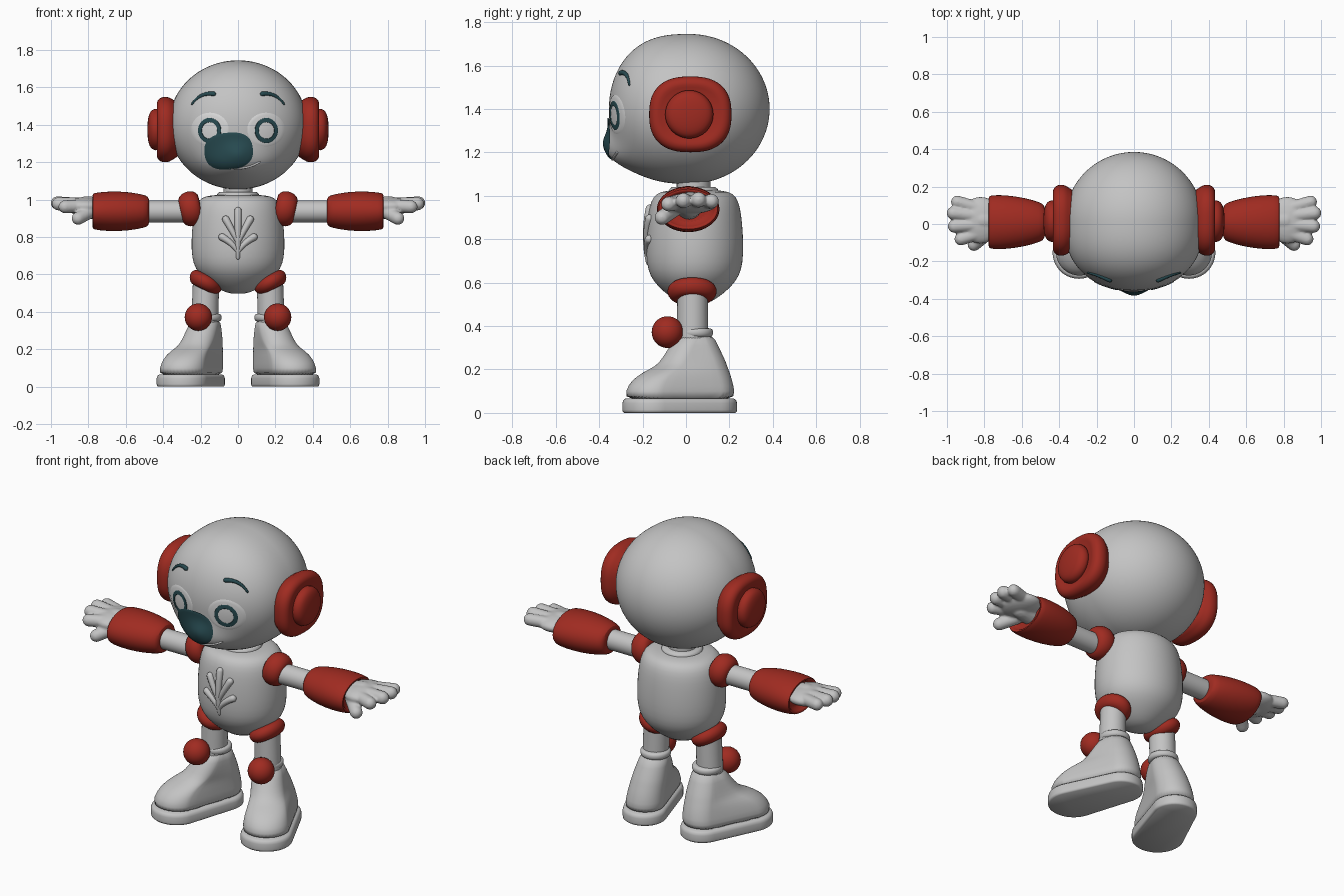
import bpy, bmesh
from math import sin, cos, pi, exp, sqrt, copysign
from mathutils import Vector

cube = bpy.data.objects.get("Cube")
if cube:
    bpy.data.objects.remove(cube)


def material(name, rgb):
    m = bpy.data.materials.new(name)
    m.use_nodes = True
    m.diffuse_color = (*rgb, 1)
    m.node_tree.nodes["Principled BSDF"].inputs["Base Color"].default_value = (*rgb, 1)
    return m


GREY = material("light grey", (0.55, 0.55, 0.55))
RED = material("red", (0.35, 0.024, 0.015))
TEAL = material("dark teal", (0.02, 0.068, 0.08))
WHITE = material("eye white", (0.68, 0.68, 0.68))


def finish(name, bm, mat, mirror=False, subsurf=0, closed=True):
    """Turn a bmesh into a smooth-shaded object, optionally mirrored across x."""
    if closed:
        bmesh.ops.recalc_face_normals(bm, faces=bm.faces)
    me = bpy.data.meshes.new(name)
    bm.to_mesh(me)
    bm.free()
    me.materials.append(mat)
    me.shade_smooth()
    me.set_sharp_from_angle(angle=0.9)
    ob = bpy.data.objects.new(name, me)
    bpy.context.collection.objects.link(ob)
    if mirror:
        ob.modifiers.new("Mirror", "MIRROR").use_mirror_merge = False
    if subsurf:
        mod = ob.modifiers.new("Subdivision", "SUBSURF")
        mod.levels = mod.render_levels = subsurf
    return ob


def loft(bm, rings):
    """Skin a list of equal point rings and cap both ends."""
    loops = [[bm.verts.new(p) for p in ring] for ring in rings]
    n = len(loops[0])
    for a, b in zip(loops, loops[1:]):
        for i in range(n):
            bm.faces.new((a[i], a[(i + 1) % n], b[(i + 1) % n], b[i]))
    bm.faces.new(loops[0][::-1])
    bm.faces.new(loops[-1])
    return bm


def circle(center, axis, r, n=32):
    t = Vector(axis).normalized()
    side = t.cross(Vector((0, 0, 1) if abs(t.y) > 0.9 else (0, 1, 0))).normalized()
    up = side.cross(t)
    return [Vector(center) + r * (cos(2 * pi * i / n) * side + sin(2 * pi * i / n) * up)
            for i in range(n)]


def lathe(name, mat, origin, axis, profile, scale=(1, 1, 1), **kw):
    """Revolve (distance, radius) pairs about an axis, then scale about the origin."""
    o, t = Vector(origin), Vector(axis).normalized()
    bm = loft(bmesh.new(), [circle(t * d, t, r) for d, r in profile])
    for v in bm.verts:
        v.co = o + v.co * Vector(scale)
    return finish(name, bm, mat, **kw)


def tube(bm, pts, radii, n=16):
    """Round-ended tube through points with a radius at each."""
    pts = [Vector(p) for p in pts]
    last = len(pts) - 1
    rings = []
    for i, (p, r) in enumerate(zip(pts, radii)):
        t = (pts[min(i + 1, last)] - pts[max(i - 1, 0)]).normalized()
        ends = [0.0]
        if i == 0:
            ends = [-1.45, -1.1, -0.7, -0.35, 0]
        elif i == last:
            ends = [0, 0.35, 0.7, 1.1, 1.45]
        rings += [circle(p + t * r * sin(a), t, r * cos(a), n) for a in ends]
    return loft(bm, rings)


def arc(a, b, c, n=12):
    """Points of a quadratic curve from a to c pulled towards b."""
    a, b, c = Vector(a), Vector(b), Vector(c)
    return [a * (1 - t) ** 2 + b * 2 * t * (1 - t) + c * t * t
            for t in (i / n for i in range(n + 1))]


# Head with muzzle and nose bumps
def face_y(x, z):
    c = sqrt(max(0, 1 - (x / 0.37) ** 2 - ((z - 1.4) / 0.345) ** 2))
    muzzle = 0.078 * exp(-(x / 0.18) ** 2 - ((z - 1.165) / 0.08) ** 2)
    nose = 0.026 * exp(-(x / 0.07) ** 2 - ((z - 1.25) / 0.05) ** 2)
    return 0.015 - 0.37 * c ** 0.75 - c * (muzzle + nose)


bm = bmesh.new()
bmesh.ops.create_uvsphere(bm, u_segments=128, v_segments=80, radius=1)
for v in bm.verts:
    x, z = 0.37 * v.co.x, 1.4 + 0.345 * v.co.z
    v.co = (x, 0.015 + 0.37 * v.co.y if v.co.y > 0 else face_y(x, z), z)
finish("head", bm, GREY)


# Painted face details laid on the head surface
def power(v, p):
    return copysign(abs(v) ** p, v)


def patch(name, mat, cx, cz, rx, rz, lift, inner=0.02, p=1.0, tilt=0.0, mirror=False):
    bm, n, steps, rows = bmesh.new(), 64, 12, []
    for j in range(steps + 1):
        r = inner + (1 - inner) * j / steps
        drop = 0.002 if j == steps or (j == 0 and inner > 0.1) else 0
        row = []
        for i in range(n):
            a = 2 * pi * i / n
            u, w = rx * r * power(cos(a), p), rz * r * power(sin(a), p)
            x, z = cx + u * cos(tilt) - w * sin(tilt), cz + u * sin(tilt) + w * cos(tilt)
            row.append(bm.verts.new((x, face_y(x, z) - lift + drop, z)))
        rows.append(row)
    for a, b in zip(rows, rows[1:]):
        for i in range(n):
            k = (i + 1) % n
            bm.faces.new((a[i], b[i], b[k], a[k]))
    if inner < 0.1:
        bm.faces.new(rows[0])
    bm.normal_update()
    if sum(f.normal.y for f in bm.faces) > 0:
        bmesh.ops.reverse_faces(bm, faces=bm.faces)
    finish(name, bm, mat, mirror=mirror, closed=False)


patch("eye_whites", WHITE, 0.15, 1.375, 0.1, 0.09, 0.004, mirror=True)
patch("eye_rings", TEAL, 0.152, 1.37, 0.062, 0.067, 0.007, inner=0.66, mirror=True)
patch("nose_patch", TEAL, -0.05, 1.26, 0.13, 0.098, 0.009, p=0.8, tilt=0.1)


def on_face(points):
    return [(p.x, face_y(p.x, p.y), p.y) for p in points]


brow = on_face(arc((0.13, 1.565, 0), (0.2, 1.575, 0), (0.245, 1.512, 0)))
finish("eyebrows", tube(bmesh.new(), brow, [0.013 - 0.0006 * i for i in range(13)], 8),
       TEAL, mirror=True)
lip = on_face(arc((-0.115, 1.2, 0), (0, 1.135, 0), (0.115, 1.2, 0), 20))
finish("lower_lip", tube(bmesh.new(), lip, [0.006] * 21, 8), GREY)

# Ear pads: rounded-square rim and round button
rim = [(0.3, 0.8), (0.348, 0.9), (0.362, 0.98), (0.39, 1.01), (0.415, 0.98), (0.43, 0.9),
       (0.436, 0.78), (0.426, 0.66), (0.42, 0.3)]
rings = [[(x, 0.02 + 0.19 * s * power(cos(pi * i / 24), 0.8),
           1.375 + 0.175 * s * power(sin(pi * i / 24), 0.8)) for i in range(48)]
         for x, s in rim]
finish("ear_rims", loft(bmesh.new(), rings), RED, mirror=True, subsurf=1)
lathe("ear_buttons", RED, (0.4, 0.015, 1.375), (1, 0, 0),
      [(0, 0.115), (0.045, 0.113), (0.065, 0.102), (0.077, 0.08), (0.084, 0.04), (0.085, 0.005)],
      mirror=True, subsurf=1)

# Torso, collar and neck
lathe("torso", GREY, (0, 0.04, 0), (0, 0, 1),
      [(0.497, 0.01), (0.5, 0.06), (0.53, 0.12), (0.58, 0.188), (0.63, 0.229), (0.69, 0.248),
       (0.78, 0.251), (0.88, 0.244), (0.95, 0.233), (0.995, 0.214), (1.02, 0.18), (1.027, 0.1)],
      scale=(1, 0.9, 1), subsurf=1)
lathe("collar", GREY, (0, 0.035, 1), (0, 0, 1),
      [(0, 0.1), (0.01, 0.112), (0.03, 0.112), (0.04, 0.1), (0.042, 0.06)])
lathe("neck", GREY, (0, 0.035, 1), (0, 0, 1), [(0, 0.078), (0.12, 0.078)])


# Raised leaf on the chest
def on_chest(p):
    r = 0.25 - 0.9 * (p.y - 0.8) ** 2
    return (p.x, 0.042 - 0.9 * sqrt(r * r - p.x ** 2), p.y)


bm = bmesh.new()
for x, z, root in [(0, 0.94, 0.69), (0.065, 0.895, 0.77), (0.085, 0.8, 0.72)]:
    for s in ((-1, 1) if x else (1,)):
        path = arc((0, root, 0), (0.35 * s * x, root + 0.05, 0), (s * x, z, 0), 10)
        tube(bm, [on_chest(p) for p in path], [0.011 + 0.0009 * i for i in range(11)], 10)
finish("chest_leaf", bm, GREY)

# Arms
lathe("shoulders", RED, (0.257, 0.01, 0.95), (1, 0, -0.2),
      [(-0.06, 0.06), (-0.05, 0.082), (-0.02, 0.096), (0.015, 0.094), (0.045, 0.078), (0.057, 0.05)],
      mirror=True, subsurf=1)
lathe("upper_arms", GREY, (0.25, 0.005, 0.937), (1, 0, 0), [(0, 0.058), (0.28, 0.058)], mirror=True)
cuff = [(0.475, 0.06, 0.055), (0.478, 0.09, 0.078), (0.5, 0.106, 0.088), (0.58, 0.13, 0.104),
        (0.68, 0.145, 0.108), (0.755, 0.146, 0.101), (0.78, 0.138, 0.094), (0.776, 0.12, 0.08),
        (0.74, 0.11, 0.072)]
rings = [[(x, 0.01 + ry * cos(pi * i / 16), 0.938 + rz * sin(pi * i / 16)) for i in range(32)]
         for x, ry, rz in cuff]
finish("forearm_cuffs", loft(bmesh.new(), rings), RED, mirror=True, subsurf=1)

# Hands: palm, fingers and thumb fused together
bm = bmesh.new()
palm = bmesh.ops.create_icosphere(bm, subdivisions=4, radius=1)["verts"]
for v in palm:
    v.co = Vector((0.82, 0.02, 0.965)) + v.co * Vector((0.11, 0.125, 0.048))
for a, b, r in [((0.7, 0.01, 0.945), (0.81, 0.02, 0.96), 0.06),
                ((0.83, 0.085, 0.97), (0.945, 0.118, 0.975), 0.034),
                ((0.85, 0.045, 0.975), (0.966, 0.058, 0.982), 0.036),
                ((0.85, -0.005, 0.975), (0.96, -0.012, 0.978), 0.036),
                ((0.83, -0.05, 0.968), (0.925, -0.08, 0.962), 0.035),
                ((0.78, -0.05, 0.94), (0.855, -0.11, 0.9), 0.035)]:
    tube(bm, [a, b], [r, r])
hands = finish("hands", bm, GREY)
mod = hands.modifiers.new("Fuse", "REMESH")
mod.mode, mod.voxel_size, mod.use_smooth_shade = "VOXEL", 0.007, True
mod = hands.modifiers.new("Soften", "SMOOTH")
mod.factor, mod.iterations = 0.5, 4
hands.modifiers.new("Mirror", "MIRROR").use_mirror_merge = False

# Legs
lathe("hip_rings", RED, (0.172, 0.028, 0.56), (-0.4, 0, 0.91),
      [(-0.05, 0.07), (-0.044, 0.093), (-0.018, 0.114), (0.012, 0.116), (0.038, 0.098), (0.046, 0.07)],
      scale=(0.8, 1, 0.9), mirror=True, subsurf=1)
lathe("thighs", GREY, (0.178, 0.03, 0.33), (-0.03, 0, 1), [(0, 0.072), (0.24, 0.07)], mirror=True)
bm = bmesh.new()
bmesh.ops.create_uvsphere(bm, u_segments=32, v_segments=20, radius=0.073)
bmesh.ops.translate(bm, verts=bm.verts, vec=(0.212, -0.085, 0.372))
finish("knee_balls", bm, RED, mirror=True)
lathe("boot_collars", GREY, (0.17, 0.042, 0.37), (0, 0, 1),
      [(-0.025, 0.07), (-0.015, 0.081), (0, 0.085), (0.015, 0.081), (0.022, 0.07)],
      mirror=True, subsurf=1)


# Boots and soles: rings hulled around a heel circle and a toe circle
def foot_ring(z, heel, hr, toe, tr, n=20):
    start = 0.407  # toes turned outward
    pts = []
    for (cx, cy), r, base in ((heel, hr, start), (toe, tr, start + pi)):
        for i in range(n):
            a = base + pi * i / (n - 1)
            pts.append((cx + r * cos(a), cy + r * sin(a), z))
    return pts


boot = [(0.05, (0.188, 0.117), 0.108, (0.295, -0.155), 0.13),
        (0.1, (0.186, 0.117), 0.107, (0.293, -0.152), 0.127),
        (0.15, (0.183, 0.11), 0.103, (0.282, -0.135), 0.118),
        (0.19, (0.181, 0.1), 0.1, (0.258, -0.09), 0.104),
        (0.215, (0.179, 0.092), 0.098, (0.228, -0.045), 0.094),
        (0.25, (0.177, 0.083), 0.095, (0.208, -0.018), 0.092),
        (0.31, (0.173, 0.062), 0.085, (0.188, 0.012), 0.085),
        (0.37, (0.17, 0.048), 0.075, (0.172, 0.038), 0.074)]
finish("boots", loft(bmesh.new(), [foot_ring(*b) for b in boot]), GREY, mirror=True, subsurf=1)
sole = [(0, 0.008), (0.006, 0.001), (0.014, 0), (0.045, 0), (0.058, 0.004), (0.066, 0.014)]
rings = [foot_ring(z, (0.19, 0.115), 0.12 - d, (0.295, -0.153), 0.14 - d) for z, d in sole]
finish("soles", loft(bmesh.new(), rings), GREY, mirror=True)
